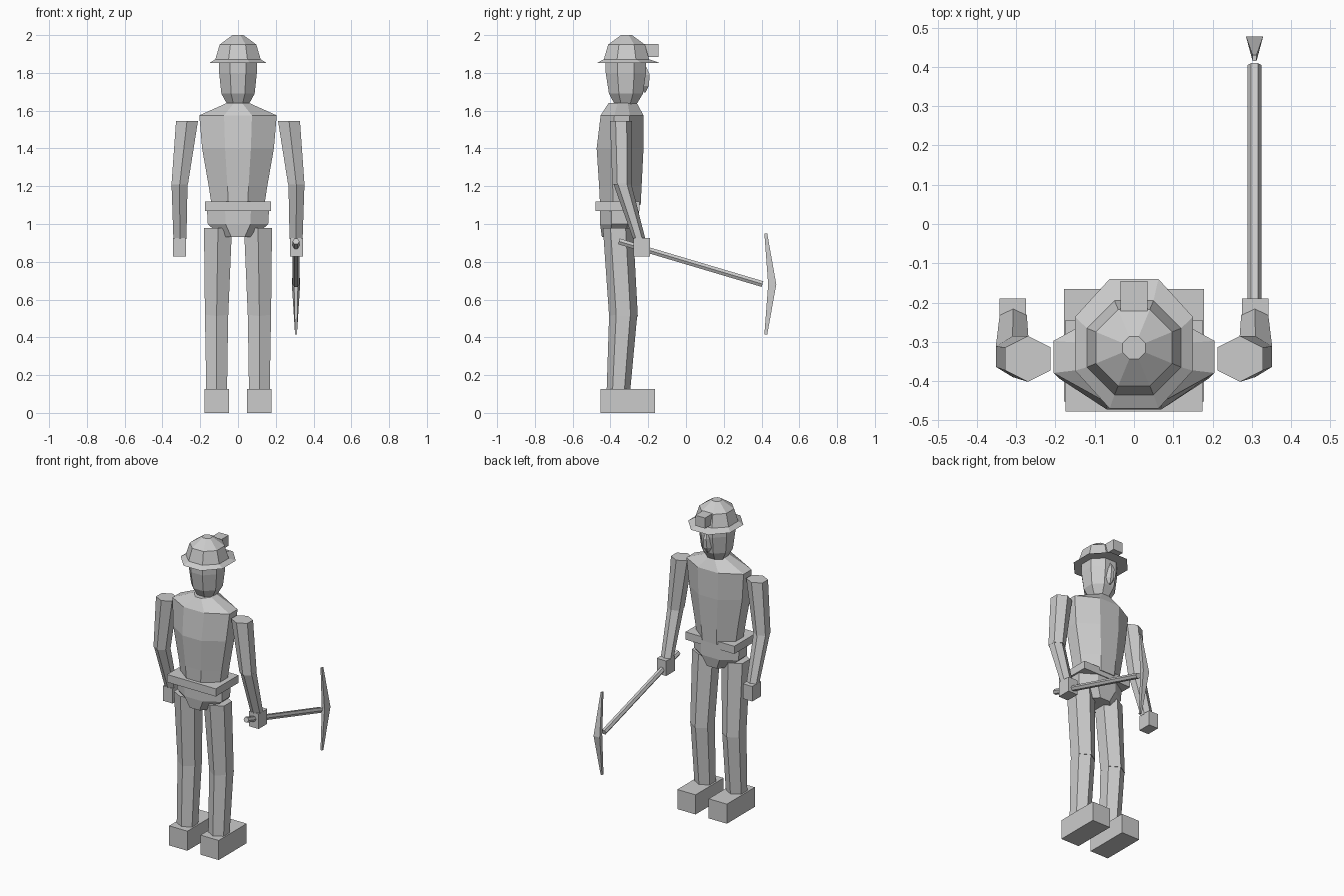
import bpy, bmesh, math
from mathutils import Vector

if "Cube" in bpy.data.objects:
    bpy.data.objects.remove(bpy.data.objects["Cube"])

grey = bpy.data.materials.new("plain_grey")
grey.diffuse_color = (0.6, 0.6, 0.6, 1)
grey.use_nodes = True
grey.node_tree.nodes["Principled BSDF"].inputs["Base Color"].default_value = grey.diffuse_color


def loft(name, rings):
    """Skin a stack of equal-sized point rings and cap both ends."""
    bm = bmesh.new()
    vs = [[bm.verts.new(p) for p in ring] for ring in rings]
    n = len(vs[0])
    for a, b in zip(vs, vs[1:]):
        for i in range(n):
            j = (i + 1) % n
            bm.faces.new((a[i], a[j], b[j], b[i]))
    bm.faces.new(vs[0][::-1])
    bm.faces.new(vs[-1])
    bmesh.ops.recalc_face_normals(bm, faces=bm.faces)
    me = bpy.data.meshes.new(name)
    bm.to_mesh(me)
    bm.free()
    me.materials.append(grey)
    ob = bpy.data.objects.new(name, me)
    bpy.context.collection.objects.link(ob)
    return ob


def octagon(z, x, y0, y1, k=0.414):
    """Flat-sided octagon, half width x, spanning y0..y1."""
    c, h = (y0 + y1) / 2, (y1 - y0) / 2
    pts = [(1, -k), (1, k), (k, 1), (-k, 1), (-1, k), (-1, -k), (-k, -1), (k, -1)]
    return [(a * x, c + b * h, z) for a, b in pts]


def hexagon(z, x0, x1, y0, y1):
    """Hexagon with points to the front and back."""
    cx, cy, hx, hy = (x0 + x1) / 2, (y0 + y1) / 2, (x1 - x0) / 2, (y1 - y0) / 2
    pts = [(0, -1), (1, -.5), (1, .5), (0, 1), (-1, .5), (-1, -.5)]
    return [(cx + a * hx, cy + b * hy, z) for a, b in pts]


def box(name, x0, x1, y0, y1, z0, z1):
    return loft(name, [[(x0, y0, z), (x1, y0, z), (x1, y1, z), (x0, y1, z)]
                       for z in (z0, z1)])


def flip(rings, s):
    return [[(s * x, y, z) for x, y, z in r] for r in rings]


# Helmet with flared brim, and lamp
loft("helmet", [octagon(1.853, .15, -.47, -.14), octagon(1.872, .12, -.435, -.195),
                octagon(1.95, .097, -.412, -.218), octagon(2.0, .029, -.344, -.286)])
box("helmet_lamp", -.035, .035, -.23, -.145, 1.885, 1.953)

# Head and nose
loft("head", [octagon(1.62, .05, -.37, -.27), octagon(1.69, .088, -.408, -.228),
              octagon(1.80, .1, -.425, -.212), octagon(1.86, .1, -.425, -.212)])
loft("nose", [[(-w, -.225, z), (w, -.225, z), (w * .4, y, z), (-w * .4, y, z)]
              for w, y, z in ((.008, -.215, 1.695), (.03, -.197, 1.73),
                              (.025, -.192, 1.79), (.008, -.212, 1.835))])

# Torso, belt and hips
loft("torso", [octagon(1.10, .14, -.455, -.24, .36), octagon(1.2, .155, -.46, -.235, .36),
               octagon(1.40, .19, -.473, -.225, .36), octagon(1.575, .205, -.452, -.225, .36),
               octagon(1.64, .06, -.41, -.26, .36)])
box("belt", -.175, .175, -.478, -.245, 1.07, 1.12)
loft("hips", [octagon(.93, .085, -.445, -.265), octagon(1.0, .16, -.455, -.25),
              octagon(1.09, .165, -.455, -.25)])

# Limbs, hands and boots on both sides
for s, side in ((1, "right"), (-1, "left")):
    loft("upper_arm_" + side, flip([
        hexagon(1.21, .265, .352, -.39, -.285),
        hexagon(1.545, .212, .328, -.402, -.285)], s))
    loft("forearm_" + side, flip([
        hexagon(.92, .273, .342, -.28, -.215),
        hexagon(1.215, .267, .352, -.385, -.29)], s))
    loft("thigh_" + side, flip([
        hexagon(.51, .052, .175, -.407, -.255),
        hexagon(.98, .032, .18, -.44, -.28)], s))
    loft("shin_" + side, flip([
        hexagon(.12, .058, .168, -.42, -.295),
        hexagon(.52, .052, .175, -.407, -.258)], s))
    a, b = sorted((.275 * s, .343 * s))
    box("hand_" + side, a, b, -.278, -.19, .828, .925)
    a, b = sorted((.047 * s, .178 * s))
    box("boot_" + side, a, b, -.452, -.165, 0, .127)

# Pick handle: hexagonal rod held in the right hand
start, end = Vector((.307, -.355, .908)), Vector((.307, .405, .682))
side_dir = Vector((1, 0, 0))
up = side_dir.cross((end - start).normalized())
loft("pick_handle", [[p + .018 * (side_dir * math.cos(i * math.pi / 3)
                                  + up * math.sin(i * math.pi / 3)) for i in range(6)]
                     for p in (start, end)])

# Pick head: thick middle tapering to two points
loft("pick_head", [[(.307 - wi, y0, z), (.307 + wi, y0, z),
                    (.307 + wo, y1, z), (.307 - wo, y1, z)]
                   for wi, wo, y0, y1, z in ((.005, .005, .415, .43, .415),
                                             (.01, .022, .435, .478, .68),
                                             (.005, .005, .415, .43, .95))])
